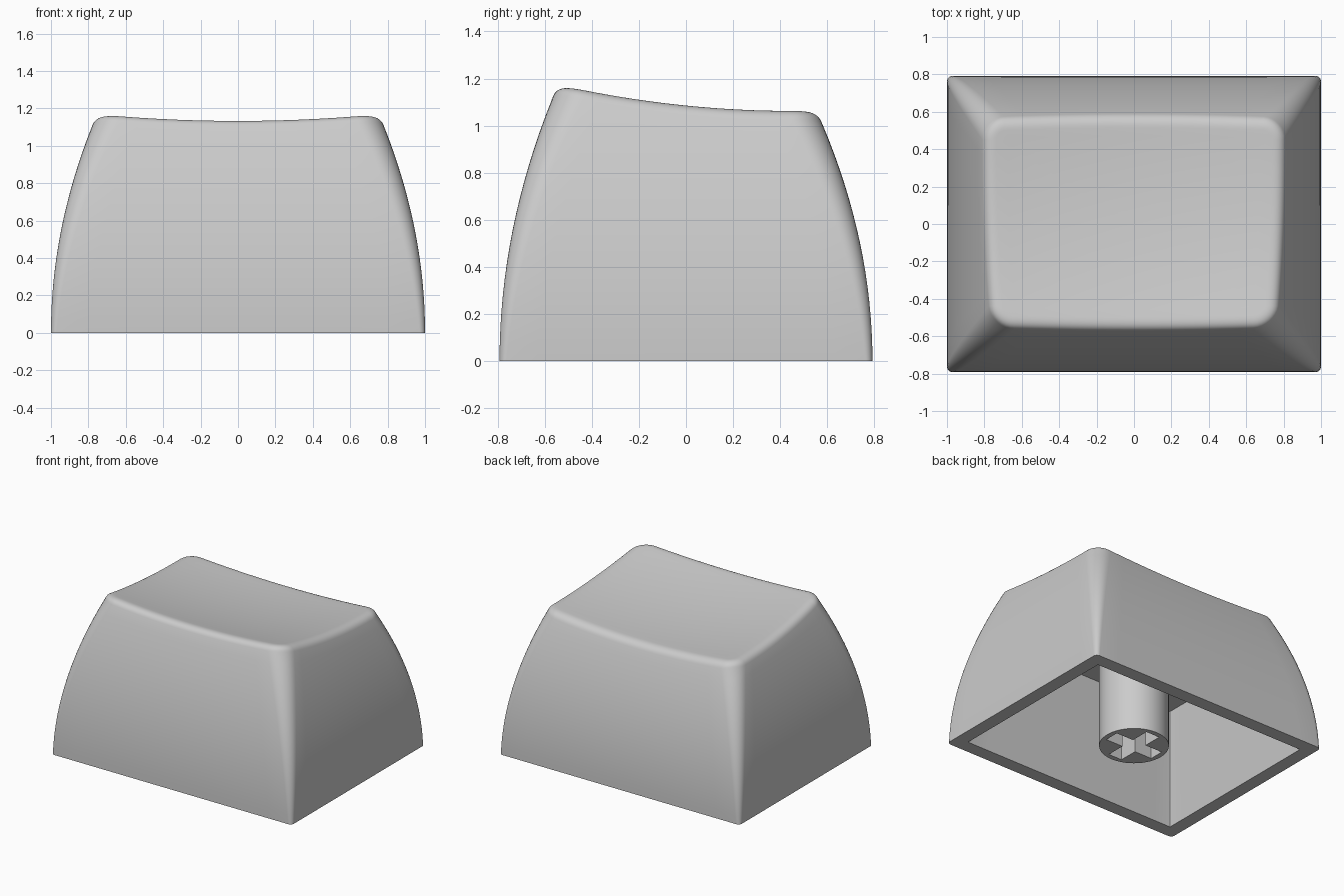
import bpy, bmesh, math

if "Cube" in bpy.data.objects:
    bpy.data.objects.remove(bpy.data.objects["Cube"])

grey = bpy.data.materials.new("matte grey plastic")
grey.use_nodes = True
grey.diffuse_color = (0.6, 0.6, 0.6, 1)
grey.node_tree.nodes["Principled BSDF"].inputs["Base Color"].default_value = (0.6, 0.6, 0.6, 1)

CEILING = 0.81      # inside height of the hollow
ARC, SIDE = 8, 12   # segments per corner and per straight side


def template():
    """Rounded rectangle as (corner centre sign, outward normal) pairs."""
    pts = []
    corners = [(1, 1), (-1, 1), (-1, -1), (1, -1)]
    for q, (cx, cy) in enumerate(corners):
        for k in range(ARC + 1):
            a = (q + k / ARC) * math.pi / 2
            pts.append((cx, cy, math.cos(a), math.sin(a)))
        nx, ny = corners[(q + 1) % 4]
        for k in range(1, SIDE):
            f = k / SIDE
            pts.append((cx + (nx - cx) * f, cy + (ny - cy) * f, math.cos(a), math.sin(a)))
    return pts


OUTLINE = template()


def rect_point(t, hx, hy, r, yc=0.0):
    return t[0] * (hx - r) + t[2] * r, yc + t[1] * (hy - r) + t[3] * r


def wall(t, z, inset=0.0):
    """Point of the bowed outer wall at height z."""
    back, front = 0.792 - 0.21 * z * z, 0.792 - 0.18 * z * z
    return rect_point(t, 1 - 0.18 * z * z - inset, (back + front) / 2 - inset,
                      0.03 + 0.09 * z - inset, (back - front) / 2)


def dish(x, y):
    """Height of the scooped top."""
    return 1.025 + 0.1166 * (y - 0.45) ** 2 + 0.0675 * x * x


def edge_height(t):
    z = 1.1
    for _ in range(5):
        z = dish(*wall(t, z)) - 0.045
    return z


def finish(bm, name):
    bmesh.ops.recalc_face_normals(bm, faces=bm.faces)
    mesh = bpy.data.meshes.new(name)
    bm.to_mesh(mesh)
    bm.free()
    mesh.materials.append(grey)
    obj = bpy.data.objects.new(name, mesh)
    bpy.context.collection.objects.link(obj)
    bpy.ops.object.select_all(action='DESELECT')
    obj.select_set(True)
    bpy.context.view_layer.objects.active = obj
    bpy.ops.object.shade_smooth_by_angle(angle=math.radians(35))
    return obj


def build_shell():
    rings = []
    # Hollow, from ceiling down to the rim
    for hx, hy, z in ((0.79, 0.56, CEILING), (0.9, 0.69, 0)):
        rings.append([(*rect_point(t, hx, hy, 0.003), z) for t in OUTLINE])
    # Bowed outer walls
    tops = [edge_height(t) for t in OUTLINE]
    steps = 16
    for k in range(steps + 1):
        rings.append([(*wall(t, z * k / steps), z * k / steps) for t, z in zip(OUTLINE, tops)])
    # Rounded lip
    for k in range(1, 9):
        f = k / 8
        inset = 2 * f * (1 - f) * 0.018 + f * f * 0.075
        ring = []
        for t, z in zip(OUTLINE, tops):
            x, y = wall(t, z, inset)
            ring.append((x, y, dish(x, y) - 0.045 * (1 - f) ** 2))
        rings.append(ring)
    # Scooped top
    lip = rings[-1]
    for k in range(11, 0, -1):
        s = k / 12
        rings.append([(x * s, y * s, dish(x * s, y * s)) for x, y, _ in lip])

    bm = bmesh.new()
    loops = [[bm.verts.new(p) for p in ring] for ring in rings]
    n = len(OUTLINE)
    for a, b in zip(loops, loops[1:]):
        for i in range(n):
            j = (i + 1) % n
            bm.faces.new((a[i], a[j], b[j], b[i]))
    bm.faces.new(loops[0])
    centre = bm.verts.new((0, 0, dish(0, 0)))
    for i in range(n):
        bm.faces.new((loops[-1][i], loops[-1][(i + 1) % n], centre))
    return finish(bm, "keycap_shell")


def build_stem(radius=0.238, arm=0.2, half=0.056, depth=0.42):
    bm = bmesh.new()

    def loop(points):
        vs = [bm.verts.new((x, y, 0)) for x, y in points]
        return [bm.edges.new((vs[i], vs[(i + 1) % len(vs)])) for i in range(len(vs))]

    def raise_edges(edges, height):
        geom = bmesh.ops.extrude_edge_only(bm, edges=edges)["geom"]
        verts = [g for g in geom if isinstance(g, bmesh.types.BMVert)]
        bmesh.ops.translate(bm, verts=verts, vec=(0, 0, height))
        top = set(verts)
        return [g for g in geom if isinstance(g, bmesh.types.BMEdge)
                and all(v in top for v in g.verts)]

    circle = loop([(radius * math.cos(i * math.pi / 32), radius * math.sin(i * math.pi / 32))
                   for i in range(64)])
    # Cross-shaped socket outline, one arm turned four times
    cross_points = []
    for q in range(4):
        c, s = round(math.cos(q * math.pi / 2)), round(math.sin(q * math.pi / 2))
        for x, y in ((arm, -half), (arm, half), (half, half)):
            cross_points.append((x * c - y * s, x * s + y * c))
    cross = loop(cross_points)
    bmesh.ops.triangle_fill(bm, edges=circle + cross, use_beauty=True, normal=(0, 0, -1))
    raise_edges(circle, CEILING + 0.01)
    socket_end = raise_edges(cross, depth)
    bmesh.ops.triangle_fill(bm, edges=socket_end, use_beauty=True, normal=(0, 0, -1))
    return finish(bm, "switch_stem")


build_shell()
build_stem()
